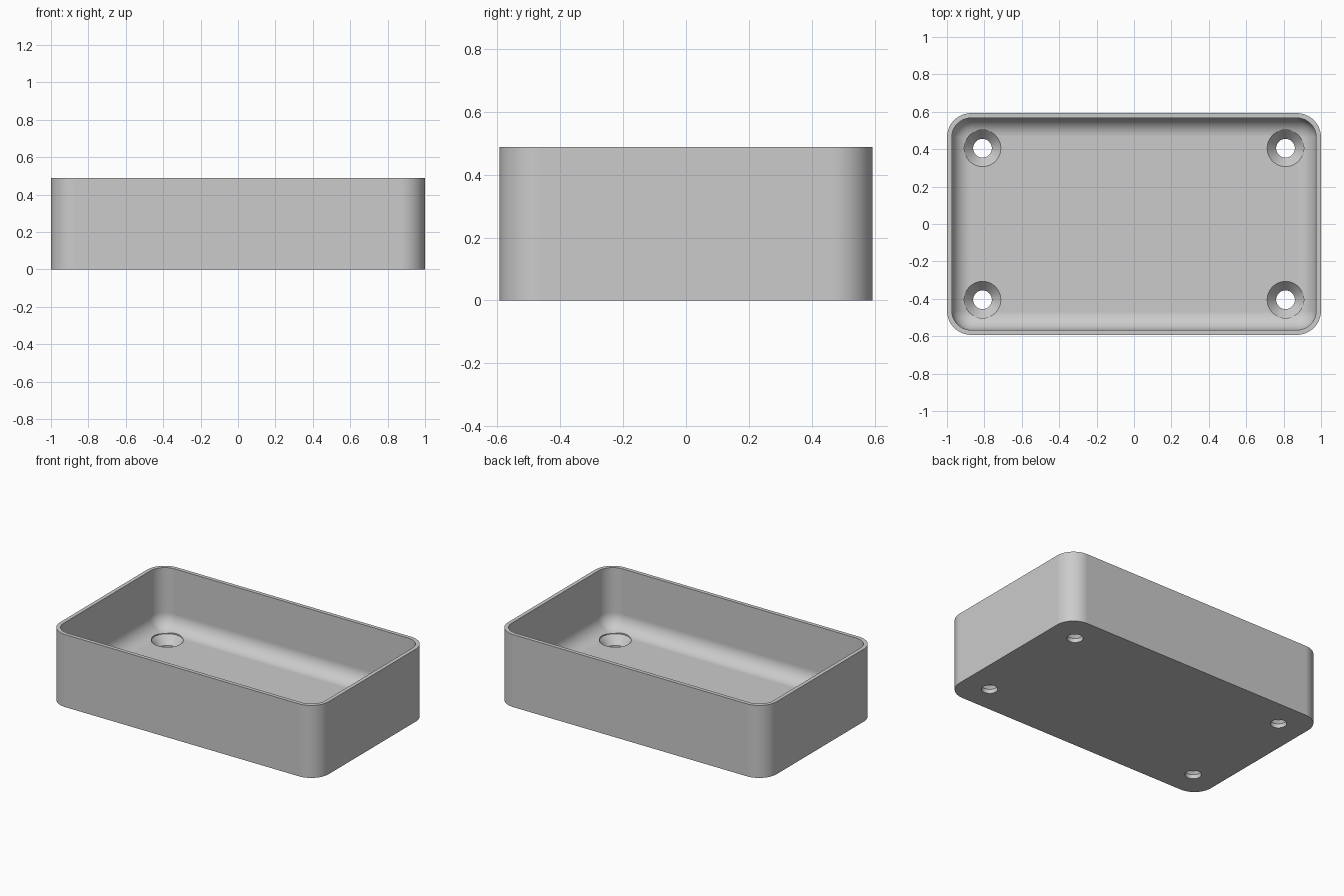
import bpy
import bmesh
from math import cos, sin, pi, radians

if "Cube" in bpy.data.objects:
    bpy.data.objects.remove(bpy.data.objects["Cube"])

HALF_X, HALF_Y, HEIGHT = 1.0, 0.593, 0.488
CORNER, WALL, FLOOR, FILLET = 0.13, 0.026, 0.085, 0.1

grey = bpy.data.materials.new("plain grey")
grey.use_nodes = True
grey.diffuse_color = (0.6, 0.6, 0.6, 1)
grey.node_tree.nodes["Principled BSDF"].inputs["Base Color"].default_value = (0.6, 0.6, 0.6, 1)


def rounded_ring(bm, inset, z, steps=12):
    """Rounded rectangle of vertices, shrunk by inset."""
    r = CORNER - inset
    ring = []
    for q, (sx, sy) in enumerate([(1, 1), (-1, 1), (-1, -1), (1, -1)]):
        for i in range(steps + 1):
            a = (q + i / steps) * pi / 2
            ring.append(bm.verts.new((sx * (HALF_X - CORNER) + r * cos(a),
                                      sy * (HALF_Y - CORNER) + r * sin(a), z)))
    return ring


def circle_ring(bm, cx, cy, r, z, steps=48):
    return [bm.verts.new((cx + r * cos(2 * pi * i / steps),
                          cy + r * sin(2 * pi * i / steps), z)) for i in range(steps)]


def skin(bm, rings):
    """Join successive rings with quads and cap both ends."""
    for a, b in zip(rings, rings[1:]):
        for i in range(len(a)):
            j = (i + 1) % len(a)
            bm.faces.new((a[i], a[j], b[j], b[i]))
    bm.faces.new(rings[0][::-1])
    bm.faces.new(rings[-1])


def make_object(name, bm):
    bmesh.ops.recalc_face_normals(bm, faces=bm.faces)
    mesh = bpy.data.meshes.new(name)
    bm.to_mesh(mesh)
    bm.free()
    mesh.materials.append(grey)
    obj = bpy.data.objects.new(name, mesh)
    bpy.context.collection.objects.link(obj)
    return obj


# Tray: outer wall, rim, inner wall and rounded inner floor edge
bm = bmesh.new()
profile = [(0, 0), (0, HEIGHT), (WALL, HEIGHT)]
for i in range(13):
    a = i / 12 * pi / 2
    profile.append((WALL + FILLET * (1 - cos(a)), FLOOR + FILLET * (1 - sin(a))))
skin(bm, [rounded_ring(bm, inset, z) for inset, z in profile])
tray = make_object("tray", bm)

# Countersunk screw holes in the four corners
bm = bmesh.new()
hole_profile = [(0.05, -0.05), (0.05, 0.028), (0.098, FLOOR - 0.002), (0.098, 0.25)]
for sx in (-1, 1):
    for sy in (-1, 1):
        skin(bm, [circle_ring(bm, sx * 0.81, sy * 0.405, r, z) for r, z in hole_profile])
cutter = make_object("screw_hole_cutter", bm)
cutter.hide_render = True

cut = tray.modifiers.new("screw holes", "BOOLEAN")
cut.operation = "DIFFERENCE"
cut.solver = "EXACT"
cut.object = cutter

bpy.ops.object.select_all(action="DESELECT")
bpy.context.view_layer.objects.active = tray
tray.select_set(True)
bpy.ops.object.modifier_apply(modifier=cut.name)
bpy.data.objects.remove(cutter)

# Smooth curves with crisp rims and evenly shaded flat walls
bpy.ops.object.shade_smooth_by_angle(angle=radians(30))
flatten = tray.modifiers.new("even walls", "WEIGHTED_NORMAL")
flatten.keep_sharp = True
